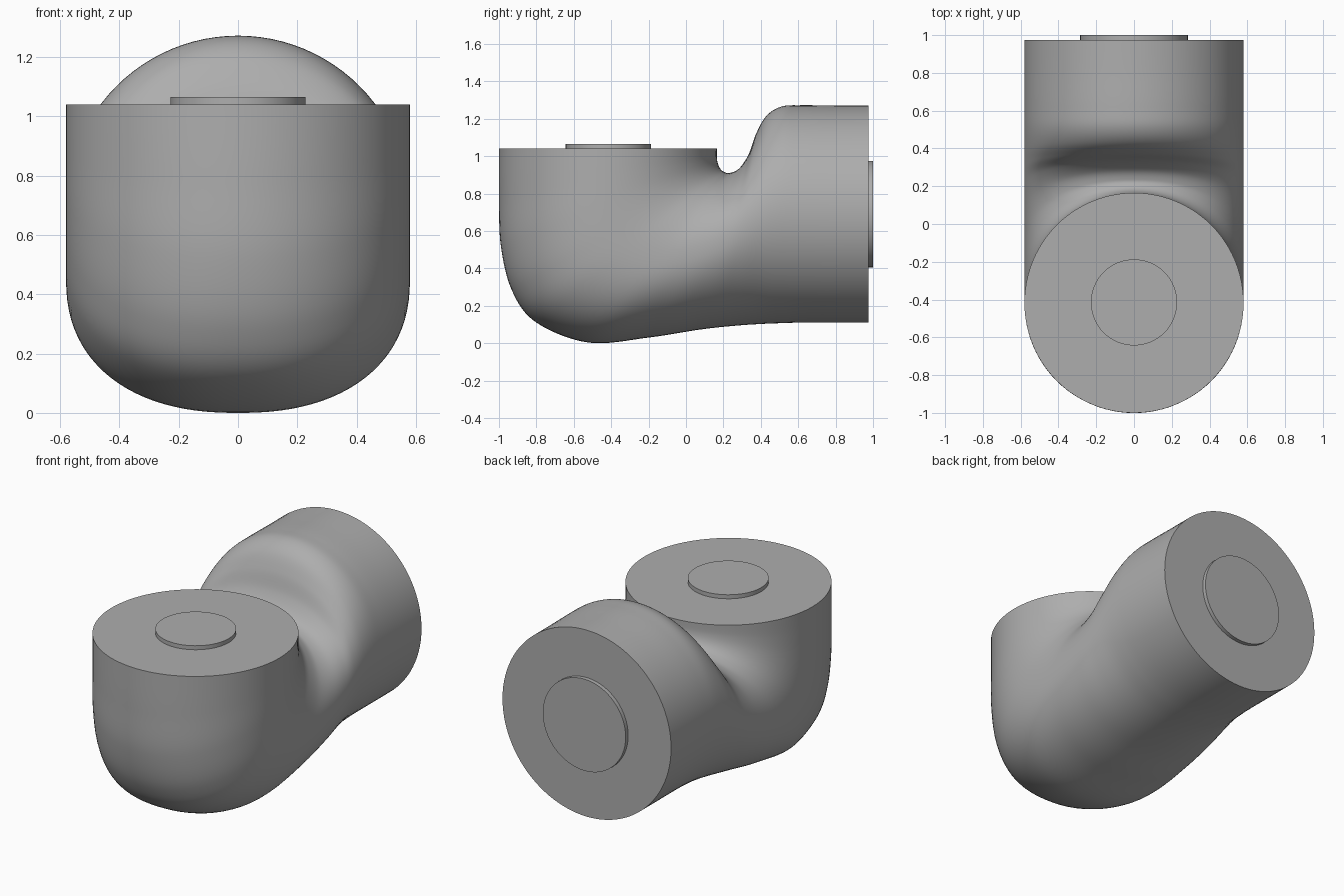
import bpy, bmesh, math
from mathutils import Vector

if "Cube" in bpy.data.objects:
    bpy.data.objects.remove(bpy.data.objects["Cube"])

grey = bpy.data.materials.new("plain_grey")
grey.diffuse_color = (0.42, 0.42, 0.42, 1)
grey.use_nodes = True
grey.node_tree.nodes["Principled BSDF"].inputs["Base Color"].default_value = grey.diffuse_color

R, SEG, STEPS = 0.58, 96, 8

# Elbow sections: inner (y, z), outer (y, z), squareness of the section
SECTIONS = [
    (0.165, 1.04, -1.00, 1.04, 2.0),
    (0.165, 0.99, -1.00, 0.78, 2.0),
    (0.172, 0.955, -0.99, 0.52, 2.05),
    (0.185, 0.93, -0.93, 0.28, 2.15),
    (0.205, 0.915, -0.80, 0.11, 2.25),
    (0.235, 0.91, -0.52, 0.003, 2.3),
    (0.285, 0.935, -0.20, 0.03, 2.25),
    (0.335, 1.01, 0.07, 0.072, 2.15),
    (0.375, 1.12, 0.25, 0.092, 2.05),
    (0.43, 1.215, 0.39, 0.102, 2.0),
    (0.51, 1.265, 0.51, 0.107, 2.0),
    (0.62, 1.272, 0.62, 0.11, 2.0),
    (0.80, 1.27, 0.80, 0.11, 2.0),
    (0.975, 1.27, 0.975, 0.11, 2.0),
]


def spline(rows, steps):
    """Smooth curve through all rows."""
    out = []
    for i in range(len(rows) - 1):
        quad = [rows[max(0, min(len(rows) - 1, i + k))] for k in (-1, 0, 1, 2)]
        for s in range(steps):
            t = s / steps
            out.append([0.5 * (2 * b + (c - a) * t + (2 * a - 5 * b + 4 * c - d) * t * t
                               + (3 * b - a - 3 * c + d) * t ** 3)
                        for a, b, c, d in zip(*quad)])
    return out + [list(rows[-1])]


def power(v, n):
    return math.copysign(abs(v) ** (2 / n), v)


def finish(bm, name):
    bmesh.ops.recalc_face_normals(bm, faces=bm.faces)
    mesh = bpy.data.meshes.new(name)
    bm.to_mesh(mesh)
    bm.free()
    mesh.materials.append(grey)
    ob = bpy.data.objects.new(name, mesh)
    bpy.context.collection.objects.link(ob)
    bpy.ops.object.select_all(action='DESELECT')
    ob.select_set(True)
    bpy.context.view_layer.objects.active = ob
    bpy.ops.object.shade_smooth_by_angle(angle=math.radians(40))
    return ob


# Elbow body, lofted from the upright end to the horizontal end
bm = bmesh.new()
rings = []
for iy, iz, oy, oz, n in spline(SECTIONS, STEPS):
    inner, outer = Vector((0, iy, iz)), Vector((0, oy, oz))
    mid, half = (inner + outer) / 2, (inner - outer) / 2
    ring = []
    for k in range(SEG):
        a = 2 * math.pi * k / SEG
        p = mid + half * power(math.cos(a), n)
        p.x = R * power(math.sin(a), n)
        ring.append(bm.verts.new(p))
    rings.append(ring)
for r0, r1 in zip(rings, rings[1:]):
    for k in range(SEG):
        j = (k + 1) % SEG
        bm.faces.new((r0[k], r0[j], r1[j], r1[k]))
bm.faces.new(rings[0])
bm.faces.new(rings[-1])
finish(bm, "elbow_body")


# Raised round bosses on both end faces
def boss(name, radius, location, tilt):
    bm = bmesh.new()
    bmesh.ops.create_cone(bm, cap_ends=True, segments=64, radius1=radius,
                          radius2=radius, depth=0.05)
    ob = finish(bm, name)
    ob.location = location
    ob.rotation_euler.x = tilt


boss("top_boss", 0.228, (0, -0.415, 1.04), 0)
boss("back_boss", 0.285, (0, 0.975, 0.69), math.pi / 2)
